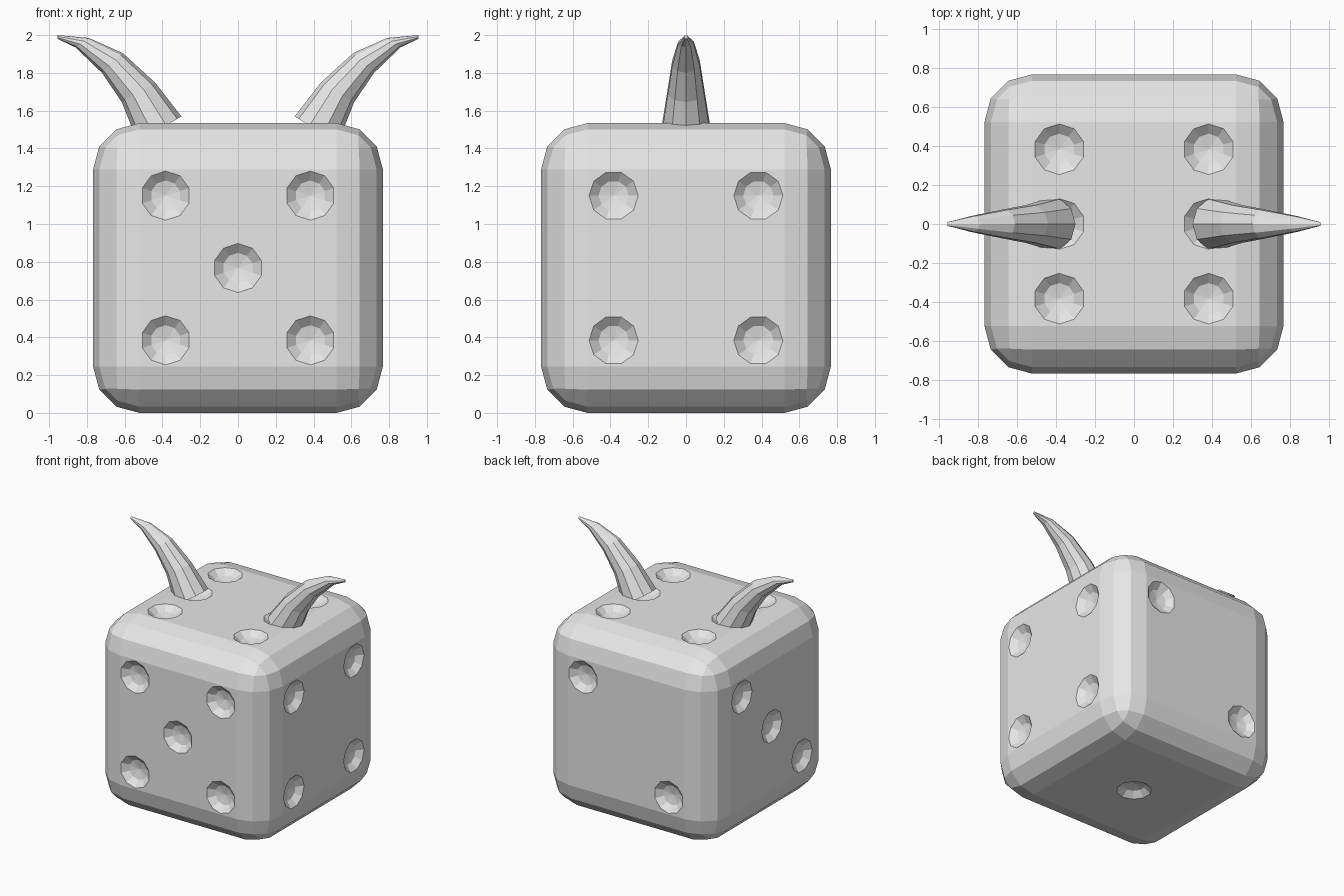
import bpy, bmesh
from math import cos, sin, pi
from mathutils import Vector

if "Cube" in bpy.data.objects:
    bpy.data.objects.remove(bpy.data.objects["Cube"], do_unlink=True)

HALF = 0.767      # half the body's width
SPOT = 0.383      # distance of a pip from the middle of its face
SIDES = 10

mat = bpy.data.materials.new("pale_grey")
mat.use_nodes = True
mat.diffuse_color = (0.8, 0.8, 0.8, 1)
mat.node_tree.nodes["Principled BSDF"].inputs["Base Color"].default_value = (0.8, 0.8, 0.8, 1)


def make_object(name, bm):
    bmesh.ops.recalc_face_normals(bm, faces=bm.faces)
    mesh = bpy.data.meshes.new(name)
    bm.to_mesh(mesh)
    bm.free()
    mesh.materials.append(mat)
    obj = bpy.data.objects.new(name, mesh)
    bpy.context.collection.objects.link(obj)
    return obj


def ring(bm, center, a, b, radius):
    return [bm.verts.new(center + radius * (a * cos(t) + b * sin(t)))
            for t in (2 * pi * i / SIDES for i in range(SIDES))]


def bridge(bm, r0, r1):
    for i in range(SIDES):
        j = (i + 1) % SIDES
        bm.faces.new((r0[i], r0[j], r1[j], r1[i]))


# Rounded cube body
bm = bmesh.new()
bmesh.ops.create_cube(bm, size=2 * HALF)
bmesh.ops.bevel(bm, geom=bm.edges[:] + bm.verts[:], offset=0.245, segments=3,
                profile=0.5, affect='EDGES')
bmesh.ops.translate(bm, verts=bm.verts, vec=(0, 0, HALF))
body = make_object("die_body", bm)

# Faceted dishes for the pips: face normal, up direction, pip layout
corners = [(u, v) for u in (-1, 1) for v in (-1, 1)]
X, Y, Z = Vector((1, 0, 0)), Vector((0, 1, 0)), Vector((0, 0, 1))
layouts = [
    (-Y, Z, corners + [(0, 0)]),
    (Y, Z, [(1, 1), (-1, -1)]),
    (X, Y, corners),
    (-X, Y, [(1, -1), (0, 0), (-1, 1)]),
    (Z, Y, corners + [(0, -1), (0, 1)]),
    (-Z, Y, [(0, 0)]),
]
bm = bmesh.new()
for n, up, spots in layouts:
    side = n.cross(up)
    for u, v in spots:
        c = Z * HALF + n * HALF + SPOT * (u * up + v * side)
        rings = [ring(bm, c + n * h, up, side, r)
                 for r, h in ((0.13, 0.05), (0.13, 0), (0.08, -0.042))]
        bm.faces.new(rings[0])
        for r0, r1 in zip(rings, rings[1:]):
            bridge(bm, r0, r1)
        bottom = bm.verts.new(c - n * 0.058)
        for i in range(SIDES):
            bm.faces.new((rings[-1][i], rings[-1][(i + 1) % SIDES], bottom))
cutter = make_object("pip_cutter", bm)
cutter.hide_render = True

# Carve the pips into the body
mod = body.modifiers.new("pips", 'BOOLEAN')
mod.operation = 'DIFFERENCE'
mod.solver = 'EXACT'
mod.object = cutter
bpy.context.view_layer.update()
carved = bpy.data.meshes.new_from_object(
    body.evaluated_get(bpy.context.evaluated_depsgraph_get()))
body.modifiers.clear()
body.data = carved
bpy.data.objects.remove(cutter, do_unlink=True)

# Curved horns: inner and outer end of each cross-section in x and z
sections = [
    ((0.30, 1.57), (0.53, 1.43)),
    ((0.44, 1.75), (0.615, 1.645)),
    ((0.61, 1.905), (0.72, 1.80)),
    ((0.79, 1.985), (0.86, 1.935)),
    ((0.955, 2.0), (0.955, 1.98)),
]
for name, s in (("left_horn", 1), ("right_horn", -1)):
    bm = bmesh.new()
    rings = []
    for inner, outer in sections:
        p = Vector((s * inner[0], 0, inner[1]))
        q = Vector((s * outer[0], 0, outer[1]))
        rings.append(ring(bm, (p + q) / 2, (q - p).normalized(), Y, (q - p).length / 2))
    for r0, r1 in zip(rings, rings[1:]):
        bridge(bm, r0, r1)
    bm.faces.new(rings[0])
    bm.faces.new(rings[-1])
    make_object(name, bm)
